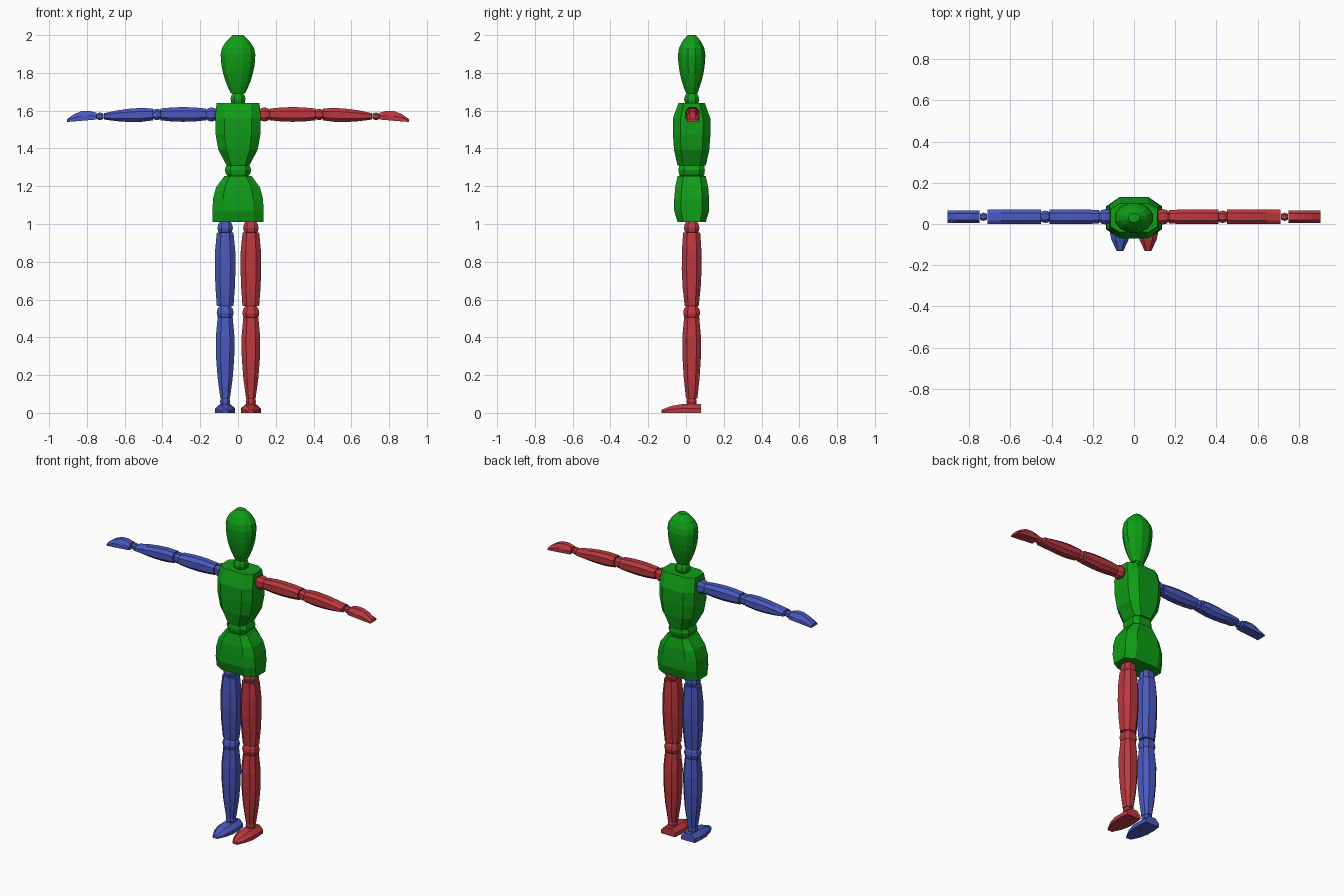
import bpy
import bmesh
import math

cube = bpy.data.objects.get("Cube")
if cube:
    bpy.data.objects.remove(cube, do_unlink=True)


def make_material(name, red_value, green_value, blue_value):
    material = bpy.data.materials.new(name)
    material.use_nodes = True
    colour = (red_value, green_value, blue_value, 1)
    material.diffuse_color = colour
    shader = material.node_tree.nodes["Principled BSDF"]
    shader.inputs["Base Color"].default_value = colour
    return material


green = make_material("green", 0.005, 0.34, 0.008)
blue = make_material("blue", 0.07, 0.1, 0.52)
red = make_material("red", 0.5, 0.04, 0.05)


def chamfered_square(flat):
    """Square outline with cut corners; flat is the share left uncut."""
    corners = []
    for a, b in ((1, 1), (-1, 1), (-1, -1), (1, -1)):
        pair = [(a, b * flat), (a * flat, b)]
        corners += pair if a == b else pair[::-1]
    return corners


def round_outline(count):
    angles = [math.tau * (i + 0.5) / count for i in range(count)]
    return [(math.cos(angle), math.sin(angle)) for angle in angles]


LIMB = chamfered_square(0.5)
BODY = chamfered_square(0.6)
ROUND = round_outline(12)
# Flat underneath, arched above
SOLE = [(1, 0), (1, 0.5), (0.5, 1), (-0.5, 1), (-1, 0.5), (-1, 0)]


def swell(along, first, last, peak, power):
    """Width share: first at the start, full at the peak, last at the end."""
    if along < peak:
        return 1 - (1 - first) * (1 - along / peak) ** power
    return 1 - (1 - last) * ((along - peak) / (1 - peak)) ** power


def place(axis, along, across, depth, side):
    if axis == "x":
        return (side * along, across, depth)
    if axis == "y":
        return (side * across, along, depth)
    return (side * across, depth, along)


def part(name, material, axis, span, centre, radii, first, last,
         peak=0.5, power=2, drift=0, steps=4, outline=LIMB, side=1):
    """Swelling solid along an axis; first and last are end width shares."""
    start, end = span
    mesh_builder = bmesh.new()
    loops = []
    for step in range(steps + 1):
        along = step / steps
        width, depth = [radius * swell(along, low, high, peak, power)
                        for radius, low, high in zip(radii, first, last)]
        middle = centre[1] + drift * along
        position = start + (end - start) * along
        loops.append([
            mesh_builder.verts.new(
                place(axis, position, centre[0] + a * width, middle + b * depth, side))
            for a, b in outline])
    for lower, upper in zip(loops, loops[1:]):
        for i in range(len(outline)):
            mesh_builder.faces.new((lower[i - 1], lower[i], upper[i], upper[i - 1]))
    mesh_builder.faces.new(loops[0])
    mesh_builder.faces.new(loops[-1])
    bmesh.ops.recalc_face_normals(mesh_builder, faces=mesh_builder.faces)
    mesh = bpy.data.meshes.new(name)
    mesh_builder.to_mesh(mesh)
    mesh_builder.free()
    mesh.materials.append(material)
    bpy.context.collection.objects.link(bpy.data.objects.new(name, mesh))


def joint(name, material, axis, position, centre, radius, side=1):
    """Faceted ball joining two parts."""
    reach = radius * 0.9
    ends = (0.6, 0.6)
    part(name, material, axis, (position - reach, position + reach), centre,
         (radius, radius), ends, ends, side=side)


MIDDLE = 0.03
spine = (0, MIDDLE)

# Head and neck
part("head", green, "z", (1.69, 2), spine, (0.095, 0.075),
     first=(0.4, 0.4), last=(0.3, 0.3), peak=0.67, steps=9, outline=ROUND)
joint("neck", green, "z", 1.66, spine, 0.04)

# Chest, waist and pelvis
part("chest", green, "z", (1.31, 1.64), spine, (0.12, 0.1),
     first=(0.5, 0.75), last=(0.95, 0.7), peak=0.7, power=3, outline=BODY)
part("waist", green, "z", (1.24, 1.33), spine, (0.07, 0.07),
     first=(0.6, 0.8), last=(0.6, 0.8), outline=BODY)
part("pelvis", green, "z", (1.01, 1.255), spine, (0.135, 0.093),
     first=(1, 0.8), last=(0.53, 0.8), peak=0.25, power=3, outline=BODY)

# Limbs, one set on each side
for label, side, paint in (("left", 1, red), ("right", -1, blue)):

    def limb_part(name, *shape, **options):
        part(label + "_" + name, paint, *shape, side=side, **options)

    def limb_joint(name, *shape):
        joint(label + "_" + name, paint, *shape, side=side)

    # Arm
    arm = (0.035, 1.58)
    wrist = (0.035, 1.57)
    limb_joint("shoulder", "x", 0.14, arm, 0.037)
    limb_part("upper_arm", "x", (0.17, 0.41), arm, (0.036, 0.039),
              first=(0.9, 0.8), last=(1, 0.8))
    limb_joint("elbow", "x", 0.43, arm, 0.03)
    limb_part("forearm", "x", (0.45, 0.71), arm, (0.036, 0.037),
              first=(1, 0.85), last=(1, 0.45), peak=0.25, drift=-0.01)
    limb_joint("wrist", "x", 0.73, wrist, 0.02)
    limb_part("hand", "x", (0.75, 0.905), (0.035, 1.553), (0.031, 0.052),
              first=(1, 0.7), last=(1, 0.3), peak=0.4, drift=-0.013, outline=SOLE)

    # Leg
    leg = (0.068, MIDDLE)
    limb_joint("hip", "z", 0.98, leg, 0.041)
    limb_part("thigh", "z", (0.565, 0.955), leg, (0.055, 0.053),
              first=(0.8, 0.7), last=(0.8, 0.85), peak=0.6)
    limb_joint("knee", "z", 0.53, leg, 0.045)
    limb_part("shin", "z", (0.075, 0.505), leg, (0.05, 0.05),
              first=(0.5, 0.6), last=(0.8, 0.8), peak=0.7)
    limb_joint("ankle", "z", 0.06, leg, 0.027)
    limb_part("foot", "y", (-0.13, 0.08), (0.068, 0), (0.054, 0.047),
              first=(0.3, 0.35), last=(0.88, 1), peak=0.6, outline=SOLE)
